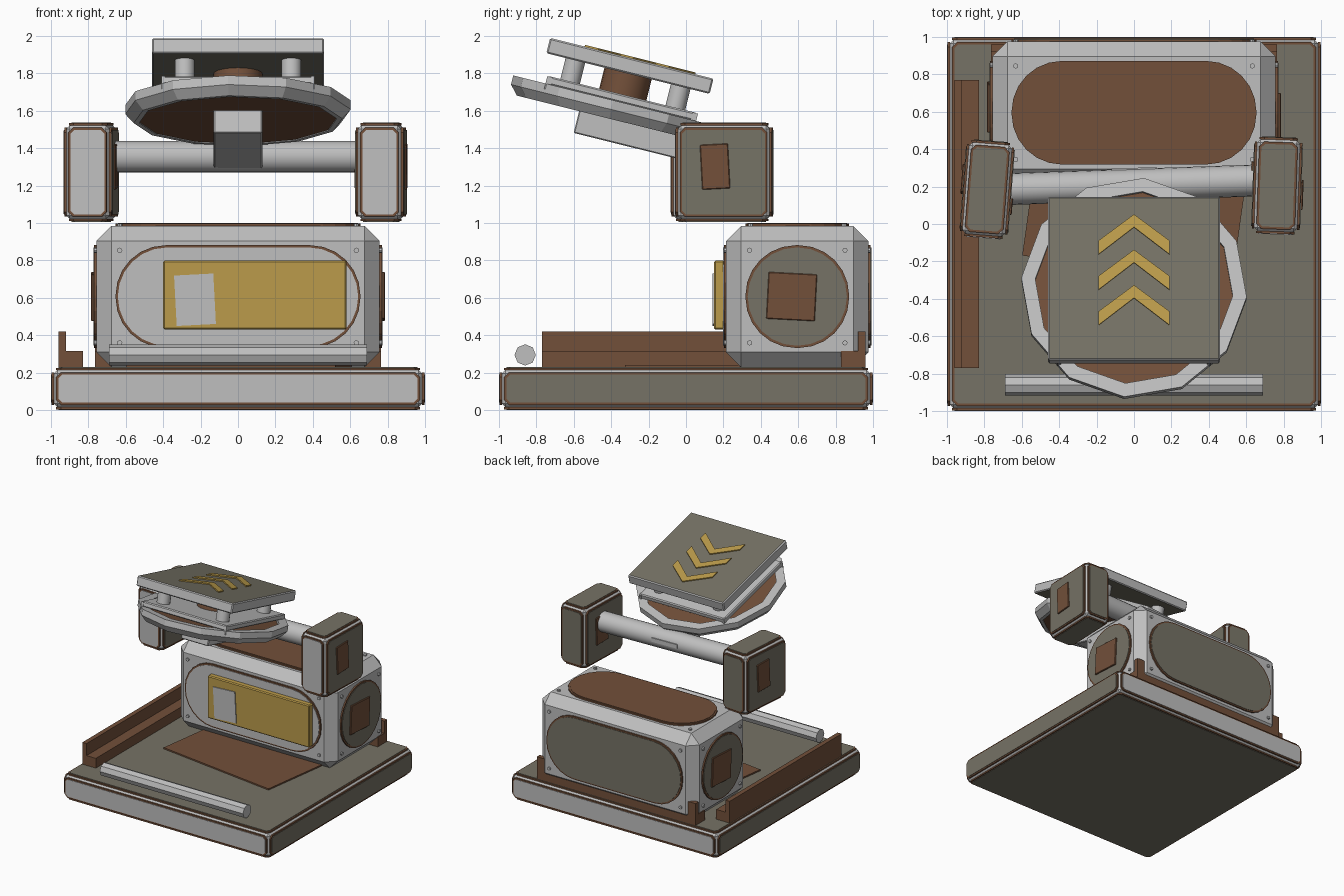
import bpy, bmesh, math
from mathutils import Matrix, Vector

if "Cube" in bpy.data.objects:
    bpy.data.objects.remove(bpy.data.objects["Cube"])


def material(name, rgb):
    m = bpy.data.materials.new(name)
    m.diffuse_color = (*rgb, 1)
    m.use_nodes = True
    m.node_tree.nodes["Principled BSDF"].inputs["Base Color"].default_value = m.diffuse_color
    return m


GREY = material("light grey", (0.52, 0.52, 0.52))
BROWN = material("rust brown", (0.17, 0.08, 0.042))
OLIVE = material("olive grey", (0.18, 0.17, 0.132))
GOLD = material("gold", (0.50, 0.33, 0.07))
I = Matrix.Identity(4)


def T(x, y, z):
    return Matrix.Translation((x, y, z))


def R(deg, axis):
    return Matrix.Rotation(math.radians(deg), 4, axis)


def finish(name, bm, mat, M=I, smooth=False):
    bmesh.ops.recalc_face_normals(bm, faces=bm.faces)
    bm.transform(M)
    me = bpy.data.meshes.new(name)
    bm.to_mesh(me)
    bm.free()
    me.materials.append(mat)
    ob = bpy.data.objects.new(name, me)
    bpy.context.collection.objects.link(ob)
    if smooth:
        bpy.ops.object.select_all(action='DESELECT')
        ob.select_set(True)
        bpy.context.view_layer.objects.active = ob
        bpy.ops.object.shade_smooth_by_angle(angle=math.radians(35))
    return ob


def box(name, size, mat, M=I, bevel=0.0):
    bm = bmesh.new()
    bmesh.ops.create_cube(bm, size=1, matrix=Matrix.Diagonal((*size, 1)))
    if bevel:
        bmesh.ops.bevel(bm, geom=bm.edges[:], offset=bevel, segments=1,
                        affect='EDGES', profile=0.5)
    return finish(name, bm, mat, M)


def cyl(name, r, h, mat, M=I, n=20, smooth=True):
    bm = bmesh.new()
    bmesh.ops.create_cone(bm, cap_ends=True, segments=n, radius1=r, radius2=r, depth=h)
    return finish(name, bm, mat, M, smooth)


def prism(name, pts, depth, mat, M=I):
    """Extrude a flat outline along local z."""
    bm = bmesh.new()
    f = bm.faces.new([bm.verts.new((x, y, 0)) for x, y in pts])
    ext = bmesh.ops.extrude_face_region(bm, geom=[f])["geom"]
    bmesh.ops.translate(bm, vec=(0, 0, depth),
                        verts=[v for v in ext if isinstance(v, bmesh.types.BMVert)])
    return finish(name, bm, mat, M)


def rounded(w, h, r, n):
    """Rectangle outline with n-segment corners."""
    pts = []
    for k, (sx, sy) in enumerate(((1, 1), (-1, 1), (-1, -1), (1, -1))):
        for i in range(n + 1):
            a = math.pi / 2 * (k + i / n)
            p = (sx * (w / 2 - r) + r * math.cos(a), sy * (h / 2 - r) + r * math.sin(a))
            if not pts or (Vector(p) - Vector(pts[-1])).length > 1e-4:
                pts.append(p)
    if (Vector(pts[0]) - Vector(pts[-1])).length < 1e-4:
        pts.pop()
    return pts


# Face directions: (u, v, normal)
FACES = {
    "front": ((1, 0, 0), (0, 0, 1), (0, -1, 0)),
    "back": ((-1, 0, 0), (0, 0, 1), (0, 1, 0)),
    "right": ((0, 1, 0), (0, 0, 1), (1, 0, 0)),
    "left": ((0, -1, 0), (0, 0, 1), (-1, 0, 0)),
    "top": ((1, 0, 0), (0, 1, 0), (0, 0, 1)),
    "bottom": ((1, 0, 0), (0, -1, 0), (0, 0, -1)),
}


def face_frame(face, size):
    """Matrix onto a box face, plus the face's width and height."""
    u, v, n = (Vector(c) for c in FACES[face])
    s = Vector(size)
    M = Matrix((u, v, n)).transposed().to_4x4()
    M.translation = Vector(a * b / 2 for a, b in zip(n, s))
    return M, sum(abs(a * b) for a, b in zip(u, s)), sum(abs(a * b) for a, b in zip(v, s))


def plated_box(name, size, M, bevel, inset, colours, stadium=False, rim=0.012):
    """Bevelled grey shell with a brown-rimmed panel on each listed face."""
    box(name + "_shell", size, GREY, M, bevel)
    for face, mat in colours.items():
        F, w, h = face_frame(face, size)
        w, h = w - 2 * inset, h - 2 * inset
        r, n = (min(w, h) / 2 - 0.001, 6) if stadium else (0.02, 1)
        prism(f"{name}_{face}_rim", rounded(w + 2 * rim, h + 2 * rim, r + rim / 2, n),
              0.012, BROWN, M @ F)
        prism(f"{name}_{face}_panel", rounded(w, h, r, n), 0.016, mat, M @ F)


ALL = dict(front=GREY, back=GREY, right=OLIVE, left=OLIVE, top=OLIVE)

# Base slab
plated_box("base", (1.968, 1.968, 0.198), T(0, 0, 0.115), 0.018, 0.024,
           dict(ALL, bottom=OLIVE))

# Main body with stadium panels, rivets and end badges
BS = (1.515, 0.76, 0.755)
BM = T(0, 0.595, 0.607)
plated_box("body", BS, BM, 0.08, 0.115,
           dict(front=GREY, back=OLIVE, right=OLIVE, left=OLIVE, top=BROWN), True)
for face in ("front", "back", "right", "left", "top"):
    F, w, h = face_frame(face, BS)
    for sx in (-1, 1):
        for sy in (-1, 1):
            cyl("body_rivet", 0.014, 0.016, GREY,
                BM @ F @ T(sx * (w / 2 - 0.125), sy * (h / 2 - 0.13), 0.004), 8)
for face in ("left", "right"):
    F, w, h = face_frame(face, BS)
    box("body_end_badge", (0.26, 0.25, 0.028), BROWN,
        BM @ F @ T(-0.03, 0, 0.014) @ R(-3, 'Z'), 0.004)

# Front gold plate and its label
box("gold_plate", (0.98, 0.055, 0.37), GOLD, T(0.09, 0.178, 0.615), 0.008)
box("gold_plate_label", (0.21, 0.008, 0.27), GREY, T(-0.23, 0.147, 0.59) @ R(-3, 'Y'))

# L-section rails along the left and rear edges
L_PROFILE = [(-0.065, 0), (0.065, 0), (0.065, 0.085), (-0.025, 0.085),
             (-0.025, 0.19), (-0.065, 0.19)]
STAND = R(90, 'X')
prism("left_rail", L_PROFILE, 1.54, BROWN, T(-0.895, 0.77, 0.23) @ STAND)
prism("rear_rail", L_PROFILE, 1.53, BROWN,
      T(-0.765, 0.895, 0.23) @ R(-90, 'Z') @ STAND @ T(0, 0, -1.53))

# Front rod and floor mat
cyl("front_rod", 0.057, 1.38, GREY, T(0, -0.86, 0.295) @ R(90, 'Y'), 8, False)
box("floor_mat", (1.13, 0.62, 0.012), BROWN, T(0.005, 0.06, 0.236) @ R(-8, 'Z'))

# Crossbar and end blocks
cyl("crossbar", 0.085, 1.34, GREY, T(0, 0.21, 1.355) @ R(2, 'Z') @ R(90, 'Y'), 20)
box("crossbar_tab", (0.24, 0.03, 0.035), GREY, T(0, 0.285, 1.36) @ R(2, 'Z'))
for side, x, y, ang in (("left", -0.785, 0.185, -4.5), ("right", 0.765, 0.205, -2)):
    S = (0.23, 0.49, 0.50)
    M = T(x, y, 1.272) @ R(ang, 'Z')
    plated_box(side + "_block", S, M, 0.018, 0.024, dict(ALL, back=OLIVE, bottom=OLIVE))
    for face in ("left", "right"):
        F, w, h = face_frame(face, S)
        box(side + "_block_badge", (0.15, 0.24, 0.026), BROWN,
            M @ F @ T(-0.045, 0.03, 0.013) @ R(3, 'Z'), 0.004)

# Tilted head: everything below shares this frame
H = T(0, -0.30, 1.84) @ R(-14, 'X')

# Top panel: grey slab, olive faces above and below
slab = box("head_panel", (0.92, 0.90, 0.084), GREY, H, 0.008)
slab.data.materials.append(OLIVE)
up = H.to_3x3() @ Vector((0, 0, 1))
for p in slab.data.polygons:
    if abs(p.normal.dot(up)) > 0.95:
        p.material_index = 1

# Three chevrons
for i in range(3):
    a = 0.35 - 0.195 * i
    prism("chevron", [(0, a), (-0.19, a - 0.145), (-0.19, a - 0.22), (0, a - 0.07),
                      (0.19, a - 0.22), (0.19, a - 0.145)], 0.009, GOLD, H @ T(0, 0, 0.042))

# Posts, hub and carrier plate
for sx in (-1, 1):
    for sy in (-1, 1):
        cyl("head_post", 0.054, 0.14, GREY, H @ T(0.285 * sx, 0.29 * sy, -0.105), 14)
        box("carrier_clip", (0.02, 0.03, 0.07), GREY, H @ T(0.40 * sx, 0.40 * sy, -0.195))
cyl("head_hub", 0.13, 0.13, BROWN, H @ T(0, 0, -0.105), 20)
box("carrier_plate", (0.82, 0.82, 0.045), GREY, H @ T(0, 0.0, -0.18), 0.008)

# Twelve-sided dish: grey ring around a brown disc
D = H @ T(0, 0.01, -0.25) @ R(-5, 'Z')
bm = bmesh.new()
profile = [(0.53, -0.05), (0.56, -0.05), (0.605, 0.0), (0.605, 0.05), (0.53, 0.05)]
rings = [[bm.verts.new((r * math.cos(k * math.pi / 6), r * math.sin(k * math.pi / 6), z))
          for r, z in profile] for k in range(12)]
for k in range(12):
    a, b = rings[k], rings[(k + 1) % 12]
    for j in range(5):
        q = (j + 1) % 5
        bm.faces.new((a[j], b[j], b[q], a[q]))
finish("dish_ring", bm, GREY, D)
cyl("dish_disc", 0.535, 0.07, BROWN, D @ T(0, 0, -0.01), 12, False)

# Support arm from the crossbar to the dish
box("support_arm", (0.26, 0.84, 0.13), GREY, H @ T(0, 0.215, -0.355), 0.006)
